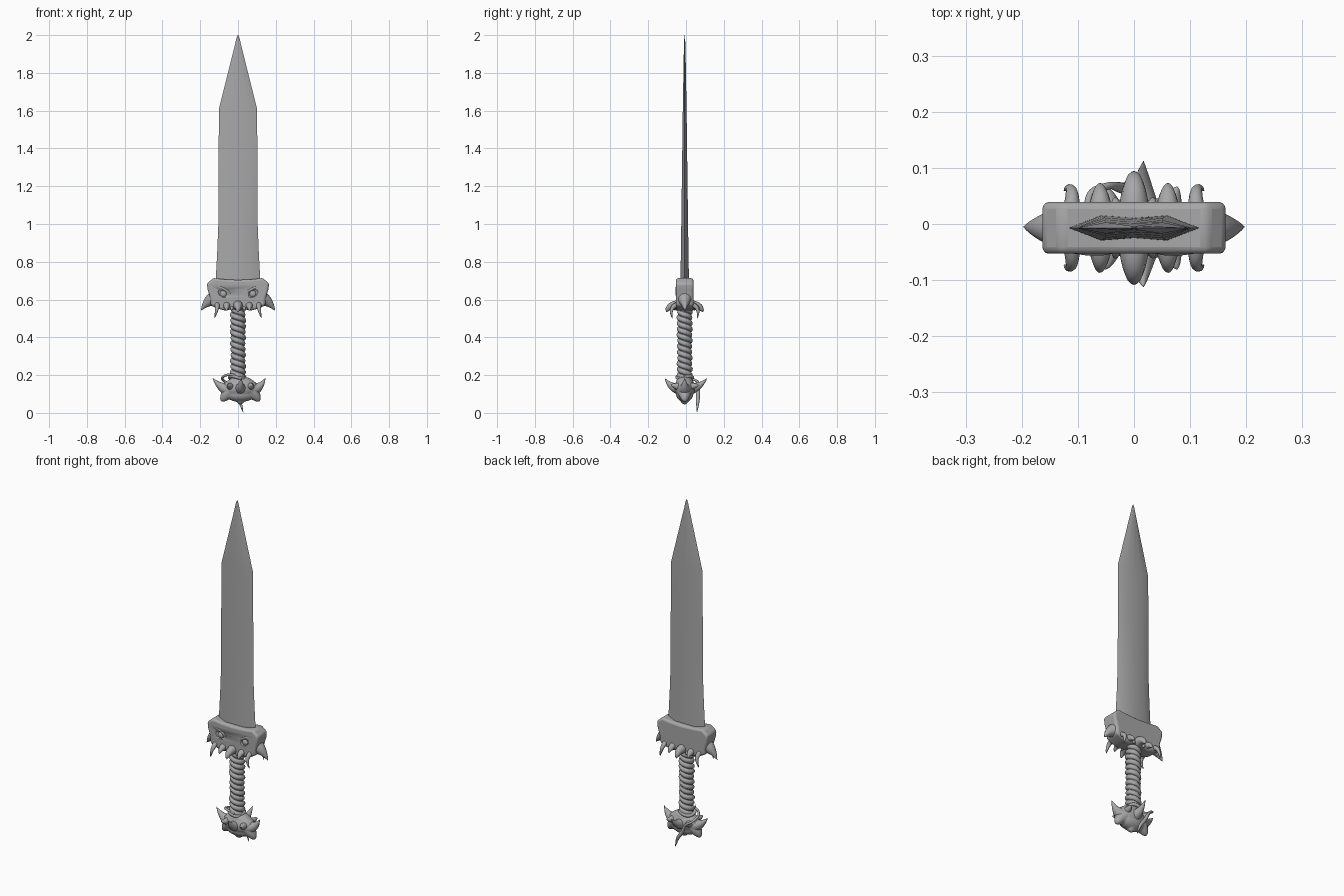
import bpy, bmesh, math
from mathutils import Vector

if "Cube" in bpy.data.objects:
    bpy.data.objects.remove(bpy.data.objects["Cube"])

CY = -0.007  # depth centre of the sword
steel = bpy.data.materials.new("dark_grey")
steel.diffuse_color = (0.39, 0.39, 0.39, 1)
steel.use_nodes = True
steel.node_tree.nodes["Principled BSDF"].inputs["Base Color"].default_value = steel.diffuse_color


def finish(ob, angle=40):
    bpy.ops.object.select_all(action='DESELECT')
    ob.select_set(True)
    bpy.context.view_layer.objects.active = ob
    bpy.ops.object.shade_smooth_by_angle(angle=math.radians(angle))
    return ob


def from_bm(name, bm):
    bmesh.ops.recalc_face_normals(bm, faces=bm.faces)
    me = bpy.data.meshes.new(name)
    bm.to_mesh(me)
    bm.free()
    ob = bpy.data.objects.new(name, me)
    bpy.context.collection.objects.link(ob)
    return ob


def tube(name, pts, radii, res=4):
    """Round tube along points with a radius per point, made into a mesh."""
    cu = bpy.data.curves.new(name, 'CURVE')
    cu.dimensions = '3D'
    cu.bevel_depth = 1.0
    cu.bevel_resolution = res
    cu.use_fill_caps = True
    sp = cu.splines.new('POLY')
    sp.points.add(len(pts) - 1)
    for p, co, r in zip(sp.points, pts, radii):
        p.co = (*co, 1)
        p.radius = r
    ob = bpy.data.objects.new(name, cu)
    bpy.context.collection.objects.link(ob)
    bpy.ops.object.select_all(action='DESELECT')
    ob.select_set(True)
    bpy.context.view_layer.objects.active = ob
    bpy.ops.object.convert(target='MESH')
    return finish(bpy.context.object, 60)


def horn(name, a, b, c, r, power=0.8, n=10):
    """Tapered horn along a quadratic bend from a, past b, to the tip c."""
    a, b, c = Vector(a), Vector(b), Vector(c)
    ts = [i / n for i in range(n + 1)]
    pts = [a * (1 - t) ** 2 + b * 2 * t * (1 - t) + c * t * t for t in ts]
    return tube(name, pts, [max(r * (1 - t) ** power, 0.0004) for t in ts])


def ball(name, loc, scale, rot=(0, 0, 0), seg=24):
    bpy.ops.mesh.primitive_uv_sphere_add(segments=seg, ring_count=seg // 2, location=loc, rotation=rot)
    ob = bpy.context.object
    ob.name = name
    ob.scale = scale
    return finish(ob, 60)


# Blade: flattened sections with a shallow central fuller
bm = bmesh.new()
rings = []
for z, w, t in [(0.66, .118, .023), (0.74, .116, .022), (0.85, .110, .020), (1.0, .104, .018),
                (1.3, .103, .014), (1.61, .101, .010), (1.95, .016, .004), (1.985, .008, .002), (2.0, .001, .001)]:
    sec = [(w, 0), (.5 * w, t), (0, .8 * t), (-.5 * w, t), (-w, 0), (-.5 * w, -t), (0, -.8 * t), (.5 * w, -t)]
    rings.append([bm.verts.new((x, y + CY, z)) for x, y in sec])
for lo, hi in zip(rings, rings[1:]):
    for i in range(8):
        j = (i + 1) % 8
        bm.faces.new((lo[i], lo[j], hi[j], hi[i]))
bm.faces.new(rings[0])
bm.faces.new(rings[-1])
finish(from_bm("blade", bm), 30)

# Guard block: mirrored outline, extruded and rounded
half = [(0, .704), (.07, .707), (.13, .714), (.165, .685), (.160, .65), (.146, .605),
        (.145, .57), (.11, .552), (.065, .541), (.03, .550), (0, .544)]
outline = half + [(-x, z) for x, z in half[-2:0:-1]]
bm = bmesh.new()
f = bm.faces.new([bm.verts.new((x, CY - .046, z)) for x, z in outline])
ext = bmesh.ops.extrude_face_region(bm, geom=[f])
bmesh.ops.translate(bm, vec=(0, .092, 0), verts=[v for v in ext['geom'] if isinstance(v, bmesh.types.BMVert)])
guard = from_bm("guard", bm)
bev = guard.modifiers.new("round", 'BEVEL')
bev.width = 0.012
bev.segments = 3

# Eye sockets cut in the front face, with eyeballs and low brow ridges
for s in (-1, 1):
    cut = ball("socket_cutter", (s * .080, CY - .050, .632), (.030, .014, .019), (0, -s * .6, 0))
    cut.hide_render = True
    cut.hide_set(True)
    b = guard.modifiers.new("socket", 'BOOLEAN')
    b.object = cut
    b.solver = 'EXACT'
    ball("eye", (s * .078, CY - .037, .630), (.018, .012, .018))
    tube("brow", [(s * .030, CY - .041, .622), (s * .055, CY - .042, .645), (s * .085, CY - .042, .662),
                  (s * .12, CY - .041, .672)], [.003, .007, .007, .003])
finish(guard, 45)

# Guard spikes, fangs and knobs; front and back rows match
for s in (-1, 1):
    horn("guard_side_spike", (s * .135, CY, .60), (s * .165, CY, .59), (s * .197, CY + .002, .541), .040, .85)
    for d in (-1, 1):
        horn("guard_fang", (s * .112, CY + d * .030, .575), (s * .105, CY + d * .085, .565),
             (s * .125, CY + d * .066, .500), .015, .6)
        horn("guard_knob", (s * .060, CY + d * .030, .568), (s * .060, CY + d * .065, .57),
             (s * .061, CY + d * .078, .540), .022, .6)
        horn("guard_small_knob", (s * .032, CY + d * .025, .562), (s * .032, CY + d * .045, .56),
             (s * .034, CY + d * .053, .542), .013, .55)
for d in (-1, 1):
    horn("guard_centre_knob", (0, CY + d * .03, .568), (0, CY + d * .085, .575), (0, CY + d * .097, .533), .028, .55)

# Grip: core wrapped with two helical cords
bpy.ops.mesh.primitive_cylinder_add(vertices=24, radius=.032, depth=.42, location=(0, CY, .36))
bpy.context.object.name = "grip_core"
finish(bpy.context.object)
turns, n = 6, 20
for k in range(2):
    pts, rad = [], []
    for i in range(turns * n + 1):
        t = i / (turns * n)
        a = -2 * math.pi * turns * t + k * math.pi
        r = .027 + .002 * math.sin(9 * t + k * 2)
        pts.append((r * math.cos(a), CY + r * math.sin(a), .185 + .365 * t))
        rad.append(.0145)
    tube("grip_cord", pts, rad, 3)

# Pommel: lumps fused into one rounded mass with three blunt lower lobes
PX = .013
lumps = [ball("pommel", (PX, CY, .132), (.095, .056, .056)), ball("lump", (PX, CY, .165), (.065, .045, .028)),
         ball("lump", (PX, CY, .100), (.082, .046, .042))]
for s in (-1, 1):
    lumps.append(horn("lump", (PX + s * .05, CY, .12), (PX + s * .085, CY, .09), (PX + s * .100, CY, .058), .042, .55))
lumps.append(horn("lump", (PX, CY, .11), (PX, CY, .08), (PX, CY, .043), .045, .5))
bpy.ops.object.select_all(action='DESELECT')
for o in lumps:
    o.select_set(True)
bpy.context.view_layer.objects.active = lumps[0]
bpy.ops.object.join()
pommel = bpy.context.object
bpy.ops.object.transform_apply(location=True, rotation=True, scale=True)
rm = pommel.modifiers.new("fuse", 'REMESH')
rm.mode = 'VOXEL'
rm.voxel_size = 0.004
rm.use_smooth_shade = True
sm = pommel.modifiers.new("soften", 'SMOOTH')
sm.iterations = 5

# Pommel horns curling upward on four sides
for s in (-1, 1):
    horn("pommel_side_horn", (PX + s * .062, CY, .125), (PX + s * .105, CY, .128),
         (PX * .4 + s * .140, CY, .185), .040, .9)
    horn("pommel_face_horn", (PX, CY + s * .025, .130), (PX, CY + s * .075, .13), (.017, s * .112, .184), .036, .9)
    # studs between the horns
    for d in (-1, 1):
        horn("pommel_stud", (PX + s * .052, CY + d * .030, .140), (PX + s * .058, CY + d * .055, .142),
             (PX + s * .064, CY + d * .074, .150), .021, .6)

# Loose strap: coils off the grip, loops to the left and hangs behind the pommel
tube("strap_coil", [(.04 * math.cos(a) - .004, CY + .04 * math.sin(a), .188 + .006 * math.sin(2 * a))
                    for a in [i * math.pi / 16 for i in range(33)]], [.009] * 33)
ctrl = [Vector(p) for p in [(.01, -.045, .195), (-.045, -.035, .203), (-.080, .0, .190), (-.078, .052, .172),
                            (-.045, .068, .150), (-.02, .064, .100), (.01, .062, .055), (.028, .058, .001)]]
path = []
for i in range(len(ctrl) - 1):
    p0, p1, p2, p3 = ctrl[max(i - 1, 0)], ctrl[i], ctrl[i + 1], ctrl[min(i + 2, len(ctrl) - 1)]
    for k in range(6):
        t = k / 6
        path.append(.5 * (2 * p1 + (p2 - p0) * t + (2 * p0 - 5 * p1 + 4 * p2 - p3) * t * t
                          + (3 * p1 - p0 - 3 * p2 + p3) * t ** 3))
path.append(ctrl[-1])
m = len(path) - 1
tube("strap", path, [.0065 if i < m * .6 else max(.0065 + .007 * math.sin((i / m - .6) / .4 * math.pi)
                     - .0065 * (i / m - .6) / .4, .0004) for i in range(m + 1)])

# One dark grey for every part
for ob in bpy.data.objects:
    if ob.type == 'MESH':
        ob.data.materials.clear()
        ob.data.materials.append(steel)
